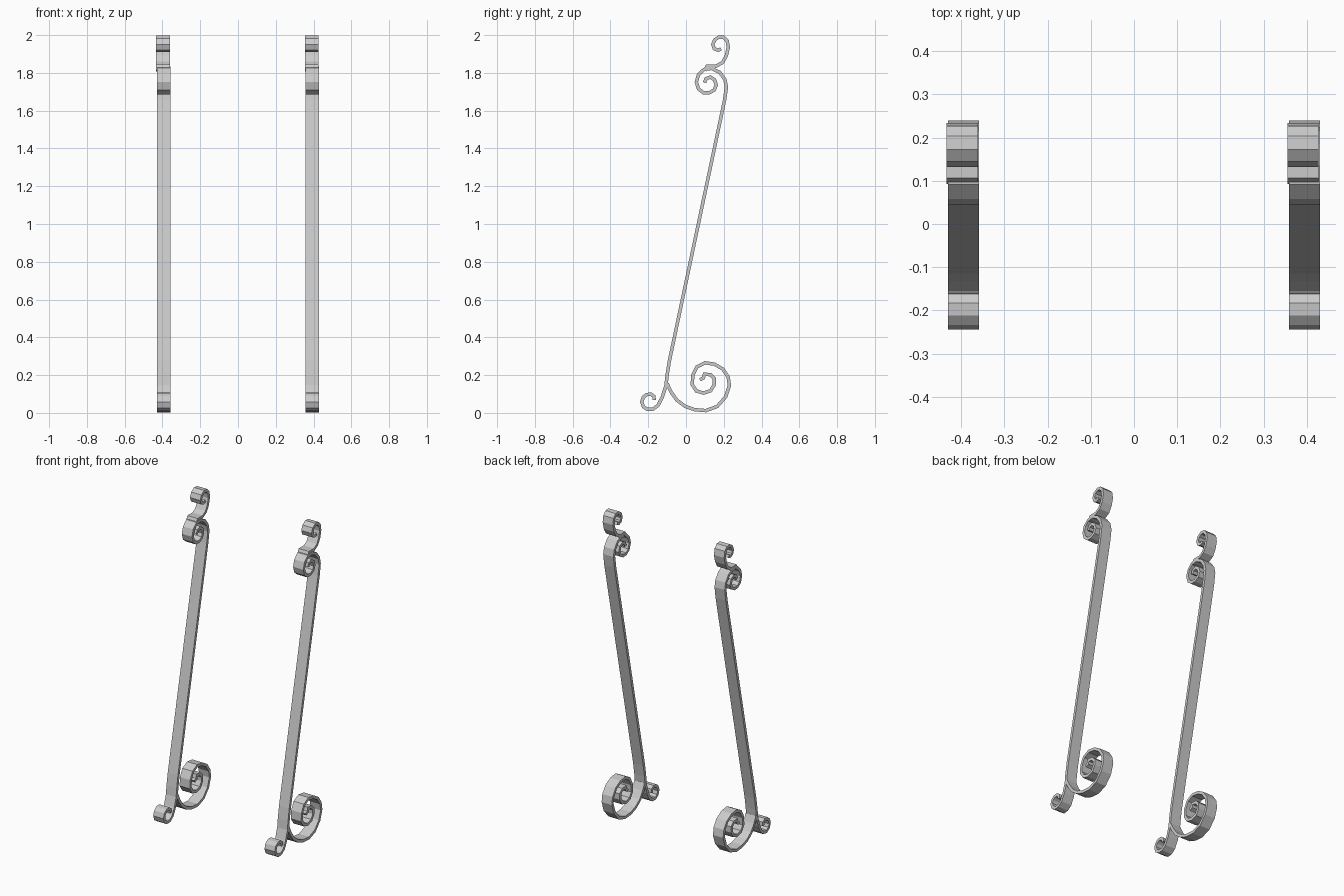
import bpy, bmesh
from mathutils import Vector

WIDTH = 0.072
THICK = 0.018


def strip(name, x, path):
    """Flat iron bar following a (y, z) centre line, with mitred corners."""
    pts = [Vector(p) for p in path]
    bm = bmesh.new()
    rings = []
    for i, p in enumerate(pts):
        a = (p - pts[i - 1]).normalized() if i else (pts[1] - p).normalized()
        b = (pts[i + 1] - p).normalized() if i < len(pts) - 1 else a
        t = (a + b).normalized()
        n = Vector((-t.y, t.x)) * (THICK / 2 / max(t.dot(a), 0.6))
        rings.append([bm.verts.new((x + sx * WIDTH / 2, *(p + n * sn)))
                      for sx, sn in ((-1, -1), (1, -1), (1, 1), (-1, 1))])
    for r, s in zip(rings, rings[1:]):
        for k in range(4):
            bm.faces.new((r[k], r[(k + 1) % 4], s[(k + 1) % 4], s[k]))
    bm.faces.new(rings[0][::-1])
    bm.faces.new(rings[-1])
    bmesh.ops.recalc_face_normals(bm, faces=bm.faces)
    mesh = bpy.data.meshes.new(name)
    bm.to_mesh(mesh)
    bm.free()
    bpy.context.collection.objects.link(bpy.data.objects.new(name, mesh))


# Long bar: small foot curl, leaning shaft, upper spiral
main_bar = [
    (-.168, .068), (-.170, .088), (-.185, .099), (-.208, .097), (-.226, .083),
    (-.234, .058), (-.225, .032), (-.203, .018), (-.175, .020), (-.148, .040),
    (-.125, .085), (-.106, .145), (-.100, .200), (-.088, .275),
    (.204, 1.655), (.214, 1.725), (.206, 1.765), (.178, 1.803), (.135, 1.824),
    (.095, 1.818), (.066, 1.790), (.055, 1.752), (.066, 1.715), (.092, 1.695),
    (.122, 1.694), (.149, 1.709), (.160, 1.735), (.151, 1.764), (.128, 1.778),
    (.106, 1.769), (.098, 1.748)]

# Large spiral behind the foot
lower_scroll = [
    (-.100, .155), (-.080, .112), (-.048, .067), (-.005, .035), (.045, .017),
    (.105, .012), (.165, .034), (.210, .085), (.230, .145), (.223, .190),
    (.195, .232), (.150, .258), (.100, .265), (.058, .243), (.036, .200),
    (.033, .150), (.055, .116), (.093, .105), (.130, .117), (.150, .150),
    (.150, .182), (.130, .202), (.098, .205), (.092, .185), (.074, .175)]

# Hooked curl on top
top_curl = [
    (.100, 1.812), (.112, 1.836), (.160, 1.836), (.193, 1.855), (.213, 1.890),
    (.224, 1.935), (.218, 1.970), (.200, 1.988), (.175, 1.990), (.152, 1.975),
    (.142, 1.950), (.150, 1.928), (.168, 1.920), (.186, 1.927)]

for side, x in (("left", -0.394), ("right", 0.394)):
    strip(f"{side}_leaning_bar", x, main_bar)
    strip(f"{side}_lower_scroll", x, lower_scroll)
    strip(f"{side}_top_curl", x - 0.003, top_curl)
